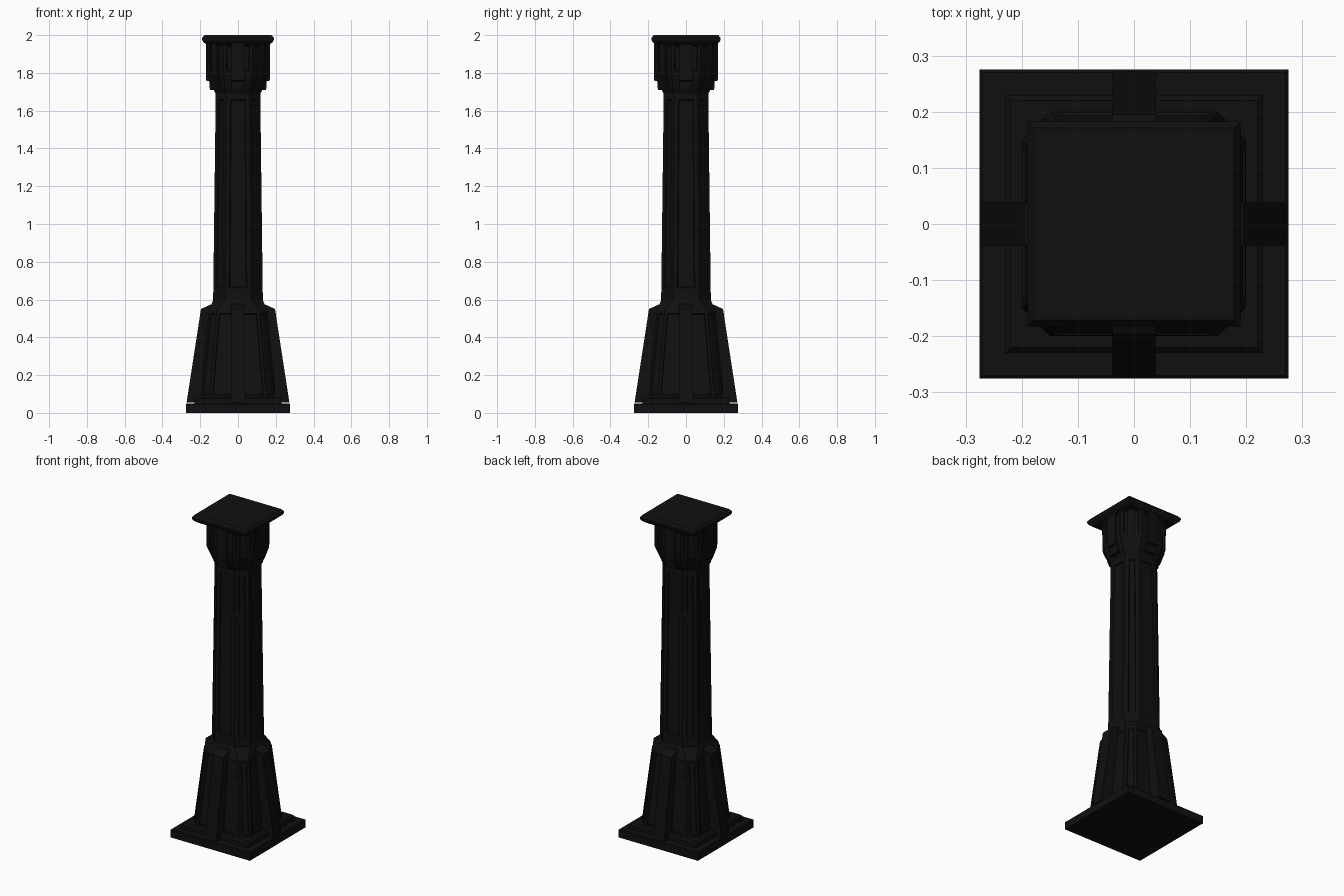
import bpy, bmesh, math
from mathutils import Matrix

cube = bpy.data.objects.get("Cube")
if cube:
    bpy.data.objects.remove(cube)

stone = bpy.data.materials.new("black_stone")
stone.use_nodes = True
COLOR = (0.005, 0.005, 0.005, 1)
stone.diffuse_color = COLOR
bsdf = stone.node_tree.nodes["Principled BSDF"]
bsdf.inputs["Base Color"].default_value = COLOR
bsdf.inputs["Roughness"].default_value = 0.9


def finish(name, bm):
    bmesh.ops.recalc_face_normals(bm, faces=bm.faces)
    mesh = bpy.data.meshes.new(name)
    bm.to_mesh(mesh)
    bm.free()
    mesh.materials.append(stone)
    obj = bpy.data.objects.new(name, mesh)
    bpy.context.collection.objects.link(obj)
    return obj


def section(half, cut):
    """Square outline with its corners cut off."""
    if cut == 0:
        return [(half, -half), (half, half), (-half, half), (-half, -half)]
    b = half - cut
    return [(half, -b), (half, b), (b, half), (-b, half),
            (-half, b), (-half, -b), (-b, -half), (b, -half)]


def loft(name, rings, panel=None, stretch_y=1):
    """Stack (height, half width, corner cut) rings; optionally sink panels
    into the tall faces, given (border, depth)."""
    bm = bmesh.new()
    loops = [[bm.verts.new((x, y * stretch_y, z)) for x, y in section(h, c)]
             for z, h, c in rings]
    for low, high in zip(loops, loops[1:]):
        n = len(low)
        for i in range(n):
            j = (i + 1) % n
            bm.faces.new((low[i], low[j], high[j], high[i]))
    bm.faces.new(loops[0][::-1])
    bm.faces.new(loops[-1])
    bmesh.ops.recalc_face_normals(bm, faces=bm.faces)
    if panel:
        tall = [f for f in bm.faces
                if max(v.co.z for v in f.verts) - min(v.co.z for v in f.verts) > 0.15]
        bmesh.ops.inset_individual(bm, faces=tall, thickness=panel[0],
                                   depth=0, use_even_offset=True)
        bmesh.ops.inset_individual(bm, faces=tall, thickness=0.004,
                                   depth=-panel[1], use_even_offset=True)
    return finish(name, bm)


def around(name, profile, width, turn=0):
    """Extrude an (outward, height) profile and repeat it on four sides."""
    for k, side in enumerate(("left", "back", "right", "front")):
        bm = bmesh.new()
        a = [bm.verts.new((r, -width, z)) for r, z in profile]
        b = [bm.verts.new((r, width, z)) for r, z in profile]
        n = len(profile)
        bm.faces.new(a)
        bm.faces.new(b[::-1])
        for i in range(n):
            j = (i + 1) % n
            bm.faces.new((a[i], b[i], b[j], a[j]))
        angle = k * math.pi / 2 + turn
        bm.transform(Matrix.Rotation(angle, 4, 'Z'))
        finish(name + "_" + side, bm)


# Stepped square foot
loft("plinth", [(0, 0.275, 0), (0.045, 0.275, 0), (0.05, 0.27, 0)])
loft("plinth_step", [(0.05, 0.23, 0), (0.075, 0.23, 0), (0.085, 0.22, 0)])

# Tapered pedestal with cut corners and sunk panels
loft("pedestal", [(0.08, 0.2, 0.05), (0.54, 0.155, 0.042), (0.6, 0.13, 0.06)],
     panel=(0.014, 0.005))

# Sloping buttress in the middle of each pedestal side
around("buttress", [(0.1, 0.05), (0.272, 0.055), (0.196, 0.55),
                    (0.13, 0.58), (0.1, 0.58)], 0.038)

# Long eight-sided shaft with sunk panels
loft("shaft", [(0.58, 0.132, 0.062), (0.64, 0.131, 0.062),
               (1.68, 0.118, 0.056), (1.74, 0.118, 0.056)],
     panel=(0.022, 0.007))

# Flared eight-sided capital
loft("capital", [(1.69, 0.118, 0.056), (1.72, 0.135, 0.065),
                 (1.79, 0.16, 0.085), (1.96, 0.163, 0.085)],
     panel=(0.016, 0.005))

# Stepped corbel on each capital side, and slim ones on the cut corners
around("corbel", [(0.1, 1.71), (0.149, 1.71), (0.152, 1.755),
                  (0.169, 1.76), (0.169, 1.96), (0.1, 1.96)], 0.035)
around("corner_corbel", [(0.1, 1.7), (0.14, 1.71), (0.176, 1.79),
                         (0.178, 1.96), (0.1, 1.96)], 0.02, math.pi / 4)

# Square cap slab with a rounded edge
loft("cap_slab", [(1.95, 0.168, 0), (1.965, 0.185, 0), (1.975, 0.19, 0),
                  (1.985, 0.19, 0), (2.0, 0.178, 0)], stretch_y=0.96)
